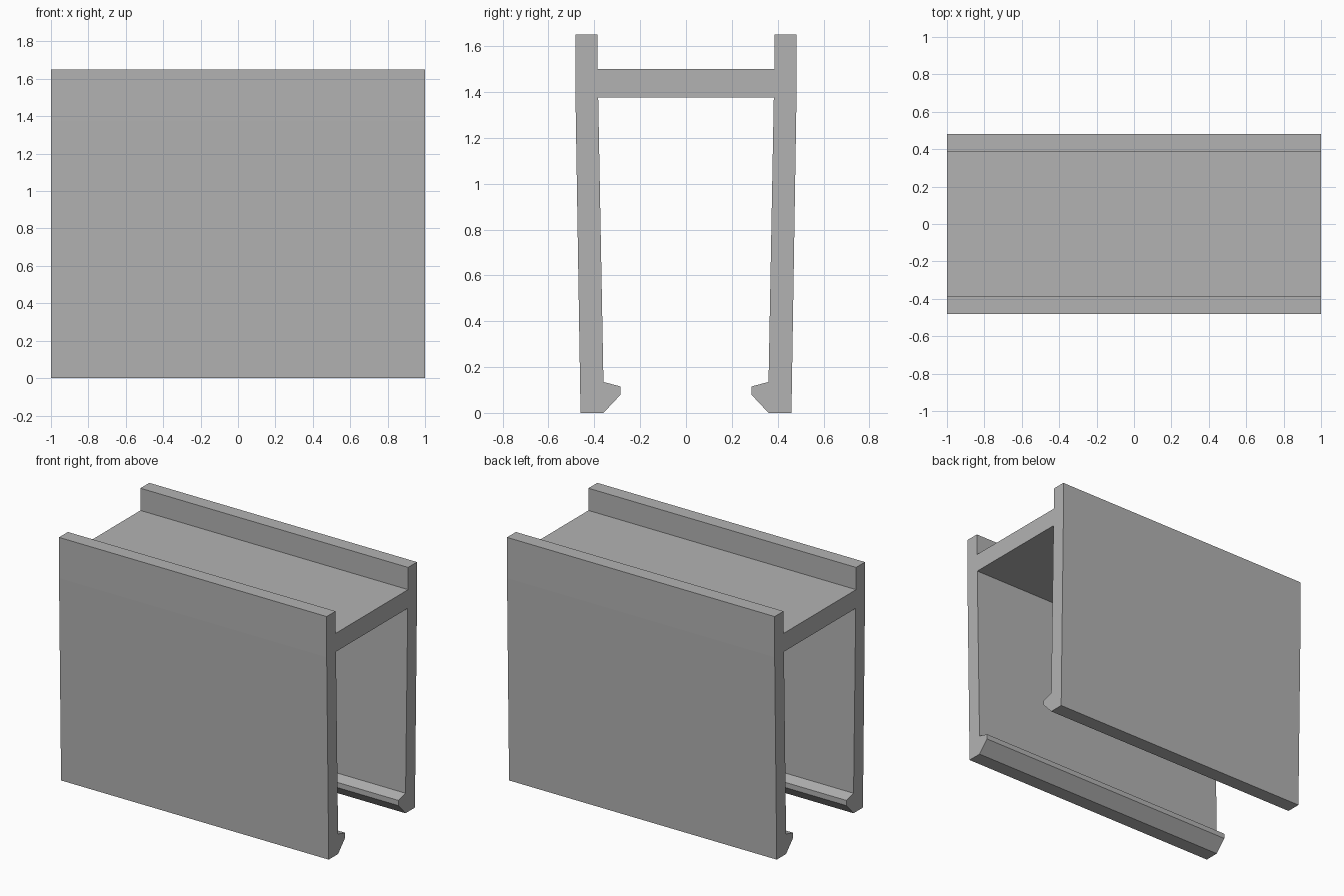
import bpy
import bmesh

cube = bpy.data.objects.get("Cube")
if cube:
    bpy.data.objects.remove(cube, do_unlink=True)

LENGTH = 2.0

# Single grey plastic
grey = bpy.data.materials.new("light grey")
grey.use_nodes = True
colour = (0.45, 0.45, 0.45, 1)
grey.diffuse_color = colour
grey.node_tree.nodes["Principled BSDF"].inputs["Base Color"].default_value = colour

# Half of the clip section (y, z): web underside, hooked leg, rim, web top
half = [
    (0.383, 1.375), (0.36, 0.135), (0.285, 0.115), (0.285, 0.08),
    (0.36, 0.0), (0.46, 0.0), (0.482, 1.375), (0.482, 1.65),
    (0.387, 1.65), (0.387, 1.5),
]
section = half + [(-y, z) for y, z in reversed(half)]

# Extrude the mirrored section along x
bm = bmesh.new()
verts = [bm.verts.new((-LENGTH / 2, y, z)) for y, z in section]
cap = bm.faces.new(verts)
result = bmesh.ops.extrude_face_region(bm, geom=[cap], use_keep_orig=True)
moved = [g for g in result["geom"] if isinstance(g, bmesh.types.BMVert)]
bmesh.ops.translate(bm, verts=moved, vec=(LENGTH, 0, 0))
bmesh.ops.recalc_face_normals(bm, faces=bm.faces[:])

mesh = bpy.data.meshes.new("clip_channel")
bm.to_mesh(mesh)
bm.free()
mesh.materials.append(grey)
clip = bpy.data.objects.new("clip_channel", mesh)
bpy.context.collection.objects.link(clip)
